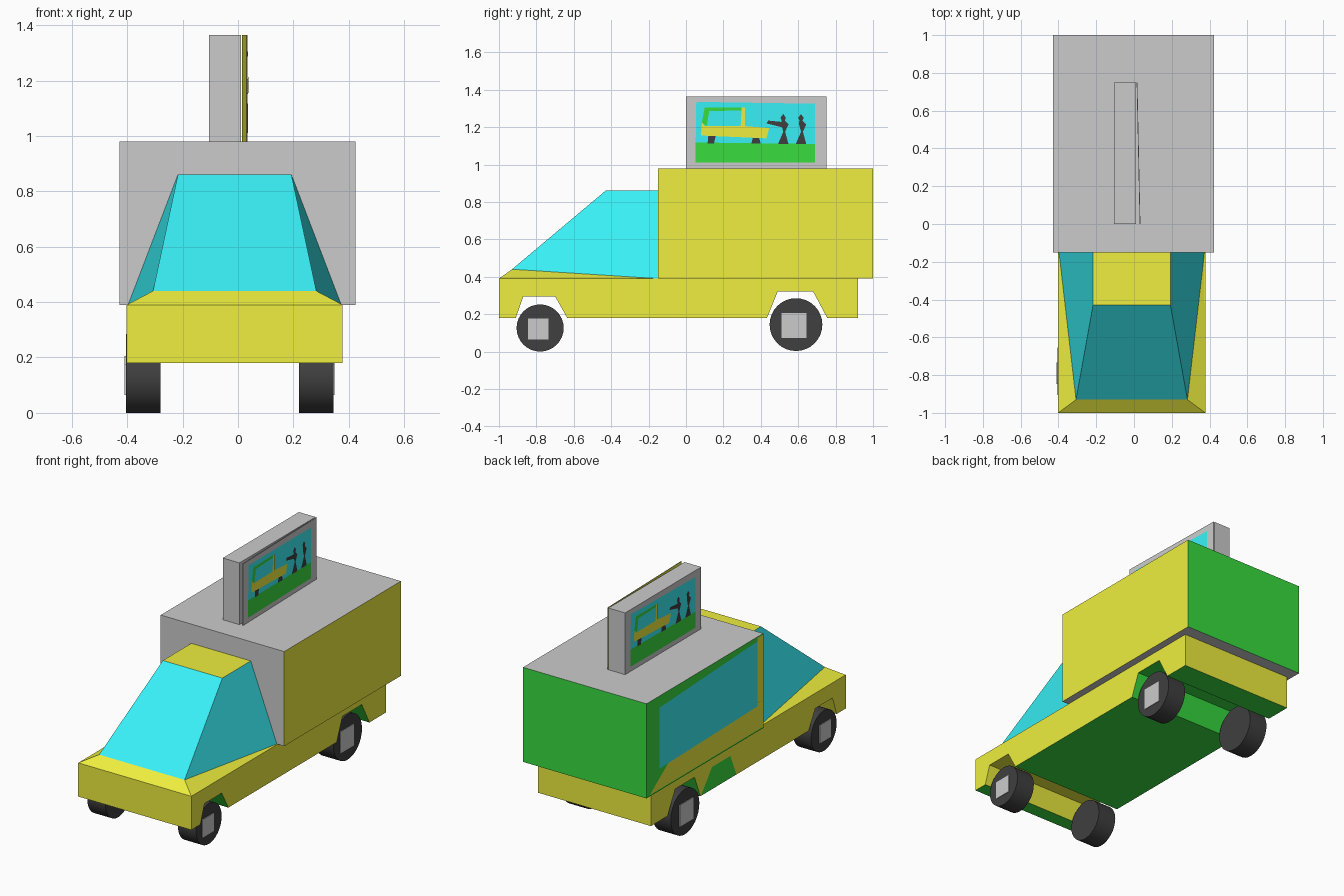
import bpy, bmesh, math
from mathutils import Vector

if "Cube" in bpy.data.objects:
    bpy.data.objects.remove(bpy.data.objects["Cube"])


def material(name, rgb):
    m = bpy.data.materials.new(name)
    m.diffuse_color = (*rgb, 1)
    m.use_nodes = True
    m.node_tree.nodes["Principled BSDF"].inputs["Base Color"].default_value = m.diffuse_color
    return m


YELLOW = material("yellow", (0.86, 0.86, 0.05))
GREEN = material("green", (0.04, 0.72, 0.05))
CYAN = material("cyan", (0.04, 0.88, 0.93))
BLACK = material("black", (0.05, 0.05, 0.05))
GREY = material("grey", (0.68, 0.68, 0.68))


def mesh_object(name, verts, faces, mats=(GREY,), pick=None, closed=True):
    """Make an object; pick(normal, centre) returns a material slot per face."""
    me = bpy.data.meshes.new(name)
    me.from_pydata(verts, [], faces)
    if closed:
        bm = bmesh.new()
        bm.from_mesh(me)
        bmesh.ops.recalc_face_normals(bm, faces=bm.faces)
        bm.to_mesh(me)
        bm.free()
    for m in mats:
        me.materials.append(m)
    if pick:
        for p in me.polygons:
            p.material_index = pick(p.normal, p.center)
    ob = bpy.data.objects.new(name, me)
    bpy.context.collection.objects.link(ob)
    return ob


def prism(name, profile, x0, x1, mats=(GREY,), pick=None):
    """Extrude a (y, z) profile along x."""
    n = len(profile)
    verts = [(x, y, z) for x in (x0, x1) for y, z in profile]
    faces = [tuple(range(n)), tuple(range(n, 2 * n))]
    faces += [(i, (i + 1) % n, n + (i + 1) % n, n + i) for i in range(n)]
    return mesh_object(name, verts, faces, mats, pick)


def rect(y0, y1, z0, z1):
    return [(y0, z0), (y1, z0), (y1, z1), (y0, z1)]


def decal(name, poly, place, out, mat):
    """Flat coloured polygon facing along out."""
    verts = [Vector(place(u, v)) for u, v in poly]
    normal = sum(((verts[i - 1]).cross(verts[i]) for i in range(len(verts))), Vector())
    if normal.x * out < 0:
        verts.reverse()
    mesh_object(name, verts, [tuple(range(len(verts)))], (mat,), closed=False)


CX = -0.012  # centre line of the lower body

# Chassis with wheel arches cut right through
chassis = [(-1, .39), (-1, .18), (-.91, .18), (-.87, .295), (-.70, .295), (-.635, .18),
           (.433, .18), (.49, .32), (.68, .32), (.755, .18), (.92, .18), (.92, .39)]


def chassis_paint(n, c):
    underside = n.z < -.9 and c.z < .2
    rear_arch = .4 < c.y < .8 and abs(n.x) < .5 and c.z < .35
    front_slope = -.7 < c.y < -.64 and abs(n.x) < .5
    return int(underside or rear_arch or front_slope)


prism("chassis", chassis, CX - .39, CX + .39, (YELLOW, GREEN), chassis_paint)

# Cab: hood, sloped windscreen, side glass and roof, mirrored across the centre
half = [(.39, -1, .39), (.295, -.93, .44), (.205, -.43, .86), (.205, -.15, .86), (.385, -.15, .39)]
verts = [(CX + s * x, y, z) for s in (1, -1) for x, y, z in half]
faces = [(i, i + 1, i + 6, i + 5) for i in range(4)]
for o in (0, 5):
    faces += [(o, o + 4, o + 1), (o + 1, o + 4, o + 3, o + 2)]
cab = mesh_object("cab", verts, faces, (YELLOW, CYAN))
for i in (1, 5, 7):
    cab.data.polygons[i].material_index = 1

# Cargo box
BX = -.428


def box_paint(n, c):
    if n.x > .9:
        return 1
    return 2 if n.y > .9 or n.x < -.9 else 0


prism("cargo_box", rect(-.15, 1, .39, .98), BX, .424, (GREY, YELLOW, GREEN), box_paint)


def side(d):
    return lambda y, z: (BX - d, y, z)


# Serving side: yellow trim, big window and chassis patch
decal("side_trim_lower", [(.97, .40), (-.15, .40), (-.15, .57), (.79, .53)], side(.002), -1, YELLOW)
decal("side_trim_front", rect(-.15, -.09, .57, .975), side(.002), -1, YELLOW)
decal("side_window", [(.88, .91), (.88, .53), (-.09, .55), (-.09, .955)], side(.004), -1, CYAN)
decal("chassis_patch", [(.43, .182), (.08, .182), (.14, .32), (.32, .32)],
      lambda y, z: (CX - .392, y, z), -1, GREEN)

# Wheels with square hub plates
for axle, y, z, r, hub in (("front", -.78, .126, .126, .056), ("rear", .588, .144, .141, .067)):
    for label, x0, x1, s in (("right", .22, .345, 1), ("left", -.405, -.28, -1)):
        bpy.ops.mesh.primitive_cylinder_add(vertices=32, radius=r, depth=x1 - x0,
                                            location=((x0 + x1) / 2, y, z),
                                            rotation=(0, math.pi / 2, 0))
        wheel = bpy.context.object
        wheel.name = f"{axle}_{label}_wheel"
        wheel.data.materials.append(BLACK)
        bpy.ops.object.shade_smooth_by_angle()
        outer = x1 if s > 0 else x0
        prism(f"{axle}_{label}_hub", rect(y - hub - .01, y + hub - .01, z - hub - .005, z + hub - .005),
              outer - s * .01, outer + s * .004)

# Roof sign: thick board plus a slightly slanted thin panel on its right
prism("sign_board", rect(0, .75, .98, 1.365), -.105, .01)
corners = [(.034, 0), (.018, .75), (.014, .75), (.030, 0)]
panel = [(x, y, z) for z in (.98, 1.365) for x, y in corners]
mesh_object("sign_panel", panel, [(0, 1, 2, 3), (4, 5, 6, 7), (0, 1, 5, 4), (1, 2, 6, 5),
                                  (2, 3, 7, 6), (3, 0, 4, 7)],
            (GREY, YELLOW), lambda n, c: int(n.x < -.5))

# Picture on the sign: layers of flat shapes in board coordinates
person = [(-.028, 0), (0, .065), (-.012, .11), (-.008, .125), (-.015, .14), (0, .16),
          (.014, .14), (.008, .125), (.028, .105), (.010, .065), (.028, 0)]
picture = [
    ("sky", CYAN, 1, [(.05, .03), (.69, .03), (.69, .345), (.055, .355)]),
    ("grass", GREEN, 2, [(.05, .03), (.69, .03), (.69, .13), (.05, .138)]),
    ("van_wheel_rear", BLACK, 3, [(.12, .18), (.16, .18), (.15, .132), (.115, .132)]),
    ("van_wheel_front", BLACK, 3, [(.35, .132), (.40, .132), (.385, .18), (.36, .18)]),
    ("van_body", YELLOW, 4, [(.08, .175), (.43, .16), (.445, .215), (.32, .225), (.10, .225), (.085, .245)]),
    ("van_back", GREEN, 4, [(.085, .245), (.11, .225), (.125, .31), (.10, .325)]),
    ("van_roof", GREEN, 4, [(.10, .305), (.315, .31), (.315, .325), (.10, .325)]),
    ("van_pillar", YELLOW, 5, [(.292, .22), (.315, .22), (.315, .325), (.298, .325)]),
    ("person_one", BLACK, 3, [(.52 + u, .13 + v) for u, v in person]),
    ("person_arm", BLACK, 4, [(.43, .24), (.44, .255), (.54, .245), (.53, .215)]),
    ("person_two", BLACK, 3, [(.615 + u, .13 + v) for u, v in person]),
]
for name, mat, layer, poly in picture:
    d = .0012 * layer
    decal("right_" + name, poly, lambda u, v: (.034 - .0213 * u + d, u, .98 + v), 1, mat)
    decal("left_" + name, poly, lambda u, v: (-.105 - d, .75 - u, .98 + v), -1, mat)
